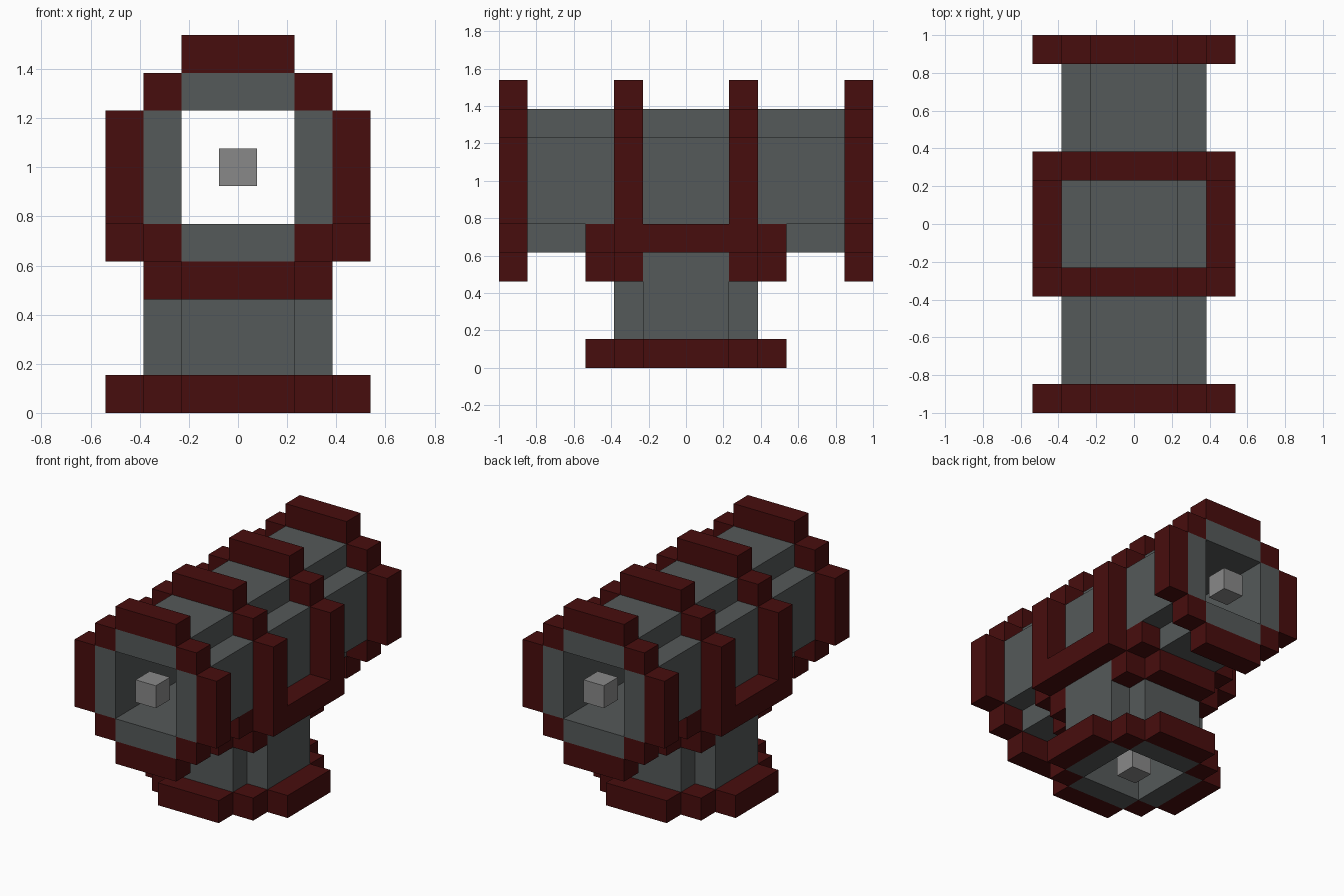
import bpy, bmesh
from mathutils import Vector

if "Cube" in bpy.data.objects:
    bpy.data.objects.remove(bpy.data.objects["Cube"], do_unlink=True)

U = 2 / 13    # block size
AXIS = 6      # block height of the long pipe's centre


def material(name, color):
    m = bpy.data.materials.new(name)
    m.use_nodes = True
    m.diffuse_color = (*color, 1)
    m.node_tree.nodes["Principled BSDF"].inputs["Base Color"].default_value = (*color, 1)
    return m


GREY = material("pipe grey", (0.09, 0.1, 0.1))
RED = material("flange dark red", (0.064, 0.004, 0.004))
LIGHT = material("connector light grey", (0.25, 0.25, 0.25))


def ring(r):
    """Stepped round ring of blocks: flat sides at distance r, plus corner blocks for wide rings."""
    cells = set()
    for a in (-1, 0, 1):
        for s in (-r, r):
            cells |= {(s, a), (a, s)}
    if r > 2:
        cells |= {(a, b) for a in (-2, 2) for b in (-2, 2)}
    return cells


def ring_y(r, y):
    return {(a, y, AXIS + b) for a, b in ring(r)}


def ring_z(r, z):
    return {(a, b, z) for a, b in ring(r)}


# Pipes: the long one is open below where the upright one joins it
long_pipe = set().union(*(ring_y(2, y) for y in range(-6, 7)))
long_pipe -= {(x, y, 4) for x in (-1, 0, 1) for y in (-1, 0, 1)}
upright_pipe = set().union(*(ring_z(2, z) for z in range(5)))

# Saddle flange wrapping the joint
saddle = set()
for s in (-1, 1):
    saddle |= {(3 * s, y, 4) for y in range(-2, 3)}
    saddle |= {(x, 3 * s, 3) for x in (-1, 0, 1)}
    for t in (-1, 1):
        saddle |= {(2 * s, 2 * t, 3), (2 * s, 2 * t, 4), (2 * s, 3 * t, 4)}

parts = [
    ("long_pipe", long_pipe, GREY),
    ("upright_pipe", upright_pipe, GREY),
    ("saddle_flange", saddle, RED),
    ("base_flange", ring_z(3, 0), RED),
    ("front_end_flange", ring_y(3, -6), RED),
    ("front_middle_flange", ring_y(3, -2), RED),
    ("back_middle_flange", ring_y(3, 2), RED),
    ("back_end_flange", ring_y(3, 6), RED),
    ("front_connector", {(0, -6, AXIS)}, LIGHT),
    ("back_connector", {(0, 6, AXIS)}, LIGHT),
    ("base_connector", {(0, 0, 0)}, LIGHT),
]

# Each block belongs to the first part that claims it
owned = set()
for i, (name, cells, mat) in enumerate(parts):
    parts[i] = (name, cells - owned, mat)
    owned |= cells


def build(name, cells, mat):
    """Make the outer skin of a set of blocks, leaving out faces buried between blocks."""
    bm = bmesh.new()
    for cell in sorted(cells):
        centre = Vector(cell) + Vector((0, 0, 0.5))
        for axis in range(3):
            for sign in (-1, 1):
                n = Vector((0, 0, 0))
                n[axis] = sign
                if tuple(c + int(d) for c, d in zip(cell, n)) in owned:
                    continue
                u = Vector((0, 0, 0))
                u[(axis + 1) % 3] = 0.5
                v = n.cross(u)
                mid = centre + n / 2
                corners = (mid - u - v, mid + u - v, mid + u + v, mid - u + v)
                bm.faces.new([bm.verts.new(p * U) for p in corners])
    bmesh.ops.remove_doubles(bm, verts=bm.verts, dist=0.001)
    bmesh.ops.dissolve_limit(bm, angle_limit=0.01, verts=bm.verts, edges=bm.edges)
    mesh = bpy.data.meshes.new(name)
    bm.to_mesh(mesh)
    bm.free()
    mesh.materials.append(mat)
    bpy.context.scene.collection.objects.link(bpy.data.objects.new(name, mesh))


for part in parts:
    build(*part)
